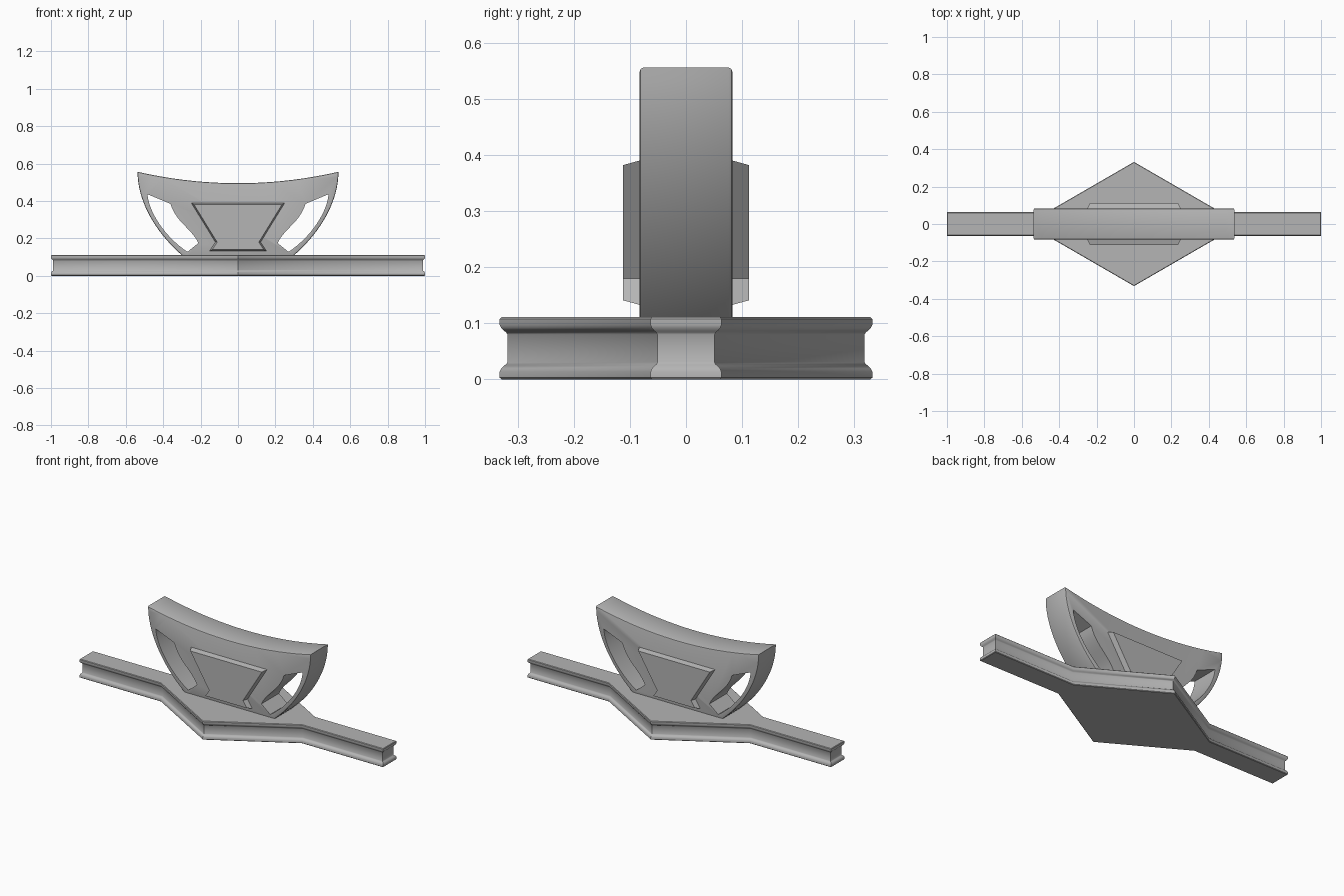
import bpy, bmesh, math
from mathutils import Vector
from mathutils.geometry import interpolate_bezier

cube = bpy.data.objects.get("Cube")
if cube:
    bpy.data.objects.remove(cube, do_unlink=True)

grey = bpy.data.materials.new("plain grey")
grey.use_nodes = True
colour = (0.46, 0.46, 0.46, 1)
grey.diffuse_color = colour
grey.node_tree.nodes["Principled BSDF"].inputs["Base Color"].default_value = colour


def inset(points, d):
    """Move a counter-clockwise outline inwards by d with mitred corners."""
    result = []
    for i, p in enumerate(points):
        a = (p - points[i - 1]).normalized()
        b = (points[(i + 1) % len(points)] - p).normalized()
        na, nb = Vector((-a.y, a.x)), Vector((-b.y, b.x))
        result.append(p + (na + nb) * d / (1 + na.dot(nb)))
    return result


def loft(name, outline, layers, upright=False):
    """Skin an outline through (level, inset) layers along z, or y if upright."""
    points = [Vector(p) for p in outline]
    bm = bmesh.new()
    rings = []
    for level, d in layers:
        rings.append([bm.verts.new((p.x, level, p.y) if upright else (p.x, p.y, level))
                      for p in inset(points, d)])
    for low, high in zip(rings, rings[1:]):
        for i in range(len(low)):
            bm.faces.new((low[i - 1], low[i], high[i], high[i - 1]))
    bm.faces.new(rings[0])
    bm.faces.new(rings[-1])
    bmesh.ops.recalc_face_normals(bm, faces=bm.faces)
    mesh = bpy.data.meshes.new(name)
    bm.to_mesh(mesh)
    bm.free()
    mesh.materials.append(grey)
    obj = bpy.data.objects.new(name, mesh)
    bpy.context.collection.objects.link(obj)
    return obj


def bezier(p0, h0, h1, p1, n):
    pts = interpolate_bezier(*[Vector((*p, 0)) for p in (p0, h0, h1, p1)], n)
    return [(p.x, p.y) for p in pts]


def mirrored(points):
    return [(-x, z) for x, z in reversed(points)]


def select_only(obj):
    bpy.ops.object.select_all(action='DESELECT')
    obj.select_set(True)
    bpy.context.view_layer.objects.active = obj


# Base: diamond with two arms and a groove around the rim
W = 0.063
base_outline = [(-1, -W), (-0.465, -W), (0, -0.332), (0.465, -W), (1, -W),
                (1, W), (0.465, W), (0, 0.332), (-0.465, W), (-1, W)]
half_rim = [(0, 0.003), (0.003, 0.0), (0.014, 0.0), (0.019, 0.002),
            (0.024, 0.006), (0.027, 0.010), (0.031, 0.012)]
base = loft("base", base_outline,
            half_rim + [(0.111 - z, d) for z, d in reversed(half_rim)])

# Cup: curved sides and a dished top
side = bezier((0.275, 0.09), (0.42, 0.205), (0.537, 0.38), (0.537, 0.556), 20)
top = [(x, 0.495 + 0.061 * (x / 0.537) ** 2)
       for x in (0.537 * (1 - i / 12) for i in range(1, 24))]
edge = [(0.083, 0.007), (0.081, 0.002), (0.076, 0.0)]
cup = loft("cup", side + top + mirrored(side),
           [(-y, d) for y, d in edge] + edge[::-1], upright=True)

# Handle openings, cut right through on both sides
opening = (bezier((0.27, 0.128), (0.38, 0.20), (0.475, 0.33), (0.484, 0.436), 16)
           + bezier((0.361, 0.385), (0.335, 0.29), (0.245, 0.25), (0.212, 0.175), 12))
for label, outline in (("left", opening), ("right", mirrored(opening))):
    cutter = loft(label + "_handle_cutter", outline, [(-0.2, 0), (0.2, 0)], upright=True)
    cutter.hide_render = True
    select_only(cup)
    cut = cup.modifiers.new("opening", 'BOOLEAN')
    cut.operation = 'DIFFERENCE'
    cut.solver = 'EXACT'
    cut.object = cutter
    bpy.ops.object.modifier_apply(modifier=cut.name)
    bpy.data.objects.remove(cutter, do_unlink=True)

# Raised panel with tapered edges on the front and back of the cup
half_panel = [(0.152, 0.133), (0.121, 0.18), (0.25, 0.39)]
panel = loft("raised_panel", half_panel + mirrored(half_panel),
             [(-0.112, 0.008), (-0.083, 0), (0.083, 0), (0.112, 0.008)], upright=True)

for obj in (base, cup):
    select_only(obj)
    bpy.ops.object.shade_smooth_by_angle(angle=math.radians(35))
